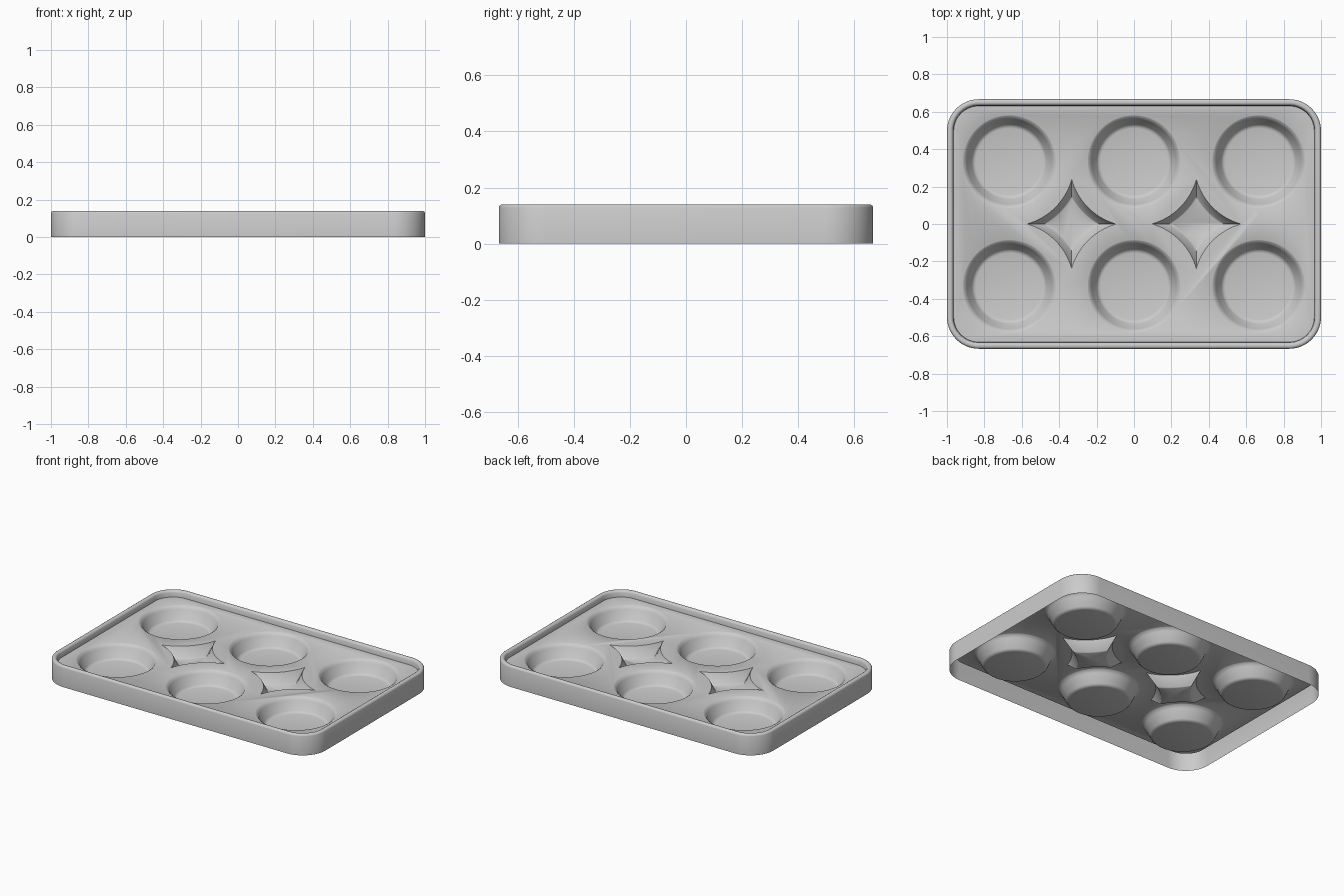
import bpy, bmesh
from math import sin, cos, pi, sqrt, atan2

if "Cube" in bpy.data.objects:
    bpy.data.objects.remove(bpy.data.objects["Cube"])

HX, HY, CORNER = 1.0, 0.667, 0.17
PITCH = 1 / 3          # half the spacing between cups
FLOOR = 0.10           # height of the recessed deck


def rounded_rect(inset, z, seg=14):
    r = CORNER - inset
    cx, cy = HX - CORNER, HY - CORNER
    pts = []
    for i, (sx, sy) in enumerate([(1, 1), (-1, 1), (-1, -1), (1, -1)]):
        for k in range(seg + 1):
            a = i * pi / 2 + k / seg * pi / 2
            pts.append((sx * cx + r * cos(a), sy * cy + r * sin(a), z))
    return pts


def circle(r, z, seg=64):
    return [(r * cos(2 * pi * k / seg), r * sin(2 * pi * k / seg), z) for k in range(seg)]


def star(radius, z, seg=16):
    # four concave arcs, each concentric with a neighbouring cup
    t = sqrt(radius ** 2 - PITCH ** 2)
    a0, a1 = atan2(-PITCH, -t), atan2(-t, -PITCH)
    pts = []
    for q in range(4):
        c, s = cos(q * pi / 2), sin(q * pi / 2)
        for k in range(seg):
            a = a0 + (a1 - a0) * k / seg
            x, y = PITCH + radius * cos(a), PITCH + radius * sin(a)
            pts.append((x * c - y * s, x * s + y * c, z))
    return pts


def loft(name, loops, loc=(0, 0, 0)):
    bm = bmesh.new()
    rings = [[bm.verts.new(p) for p in loop] for loop in loops]
    n = len(rings[0])
    for a, b in zip(rings, rings[1:]):
        for k in range(n):
            bm.faces.new((a[k], a[(k + 1) % n], b[(k + 1) % n], b[k]))
    bm.faces.new(rings[0][::-1])
    bm.faces.new(rings[-1])
    bmesh.ops.recalc_face_normals(bm, faces=bm.faces)
    me = bpy.data.meshes.new(name)
    bm.to_mesh(me)
    bm.free()
    ob = bpy.data.objects.new(name, me)
    ob.location = loc
    bpy.context.collection.objects.link(ob)
    return ob


# Tray body: outer wall, rounded rim, recessed deck
rim = [(0, 0), (0, 0.128), (0.003, 0.135), (0.010, 0.14), (0.022, 0.14),
       (0.029, 0.136), (0.033, 0.128), (0.036, FLOOR)]
tray = loft("tray", [rounded_rect(i, z) for i, z in rim])

# Cutters: six round cups and two star pockets between them
cup = [(0.178, 0.010), (0.190, 0.013), (0.199, 0.022), (0.228, 0.080),
       (0.235, 0.091), (0.246, 0.099), (0.252, 0.102), (0.252, 0.2)]
pocket = [(0.386, 0.030), (0.380, 0.034), (0.350, 0.094), (0.341, 0.112)]
cutters = [loft("cup_cutter", [circle(r, z) for r, z in cup], (x * 2 * PITCH, y * PITCH, 0))
           for x in (-1, 0, 1) for y in (-1, 1)]
cutters += [loft("star_cutter", [star(r, z) for r, z in pocket], (x * PITCH, 0, 0))
            for x in (-1, 1)]

bpy.context.view_layer.objects.active = tray
tray.select_set(True)
for c in cutters:
    c.hide_render = True
    m = tray.modifiers.new("cut", 'BOOLEAN')
    m.operation, m.solver, m.object = 'DIFFERENCE', 'EXACT', c
    bpy.ops.object.modifier_apply(modifier=m.name)
for c in cutters:
    bpy.data.objects.remove(c, do_unlink=True)

# Open underside
bm = bmesh.new()
bm.from_mesh(tray.data)
under = [f for f in bm.faces if all(v.co.z < 0.001 for v in f.verts)]
bmesh.ops.delete(bm, geom=under, context='FACES')
bm.to_mesh(tray.data)
bm.free()

for o in bpy.context.selected_objects:
    o.select_set(o == tray)
tray.select_set(True)
bpy.ops.object.shade_smooth_by_angle(angle=0.7)
